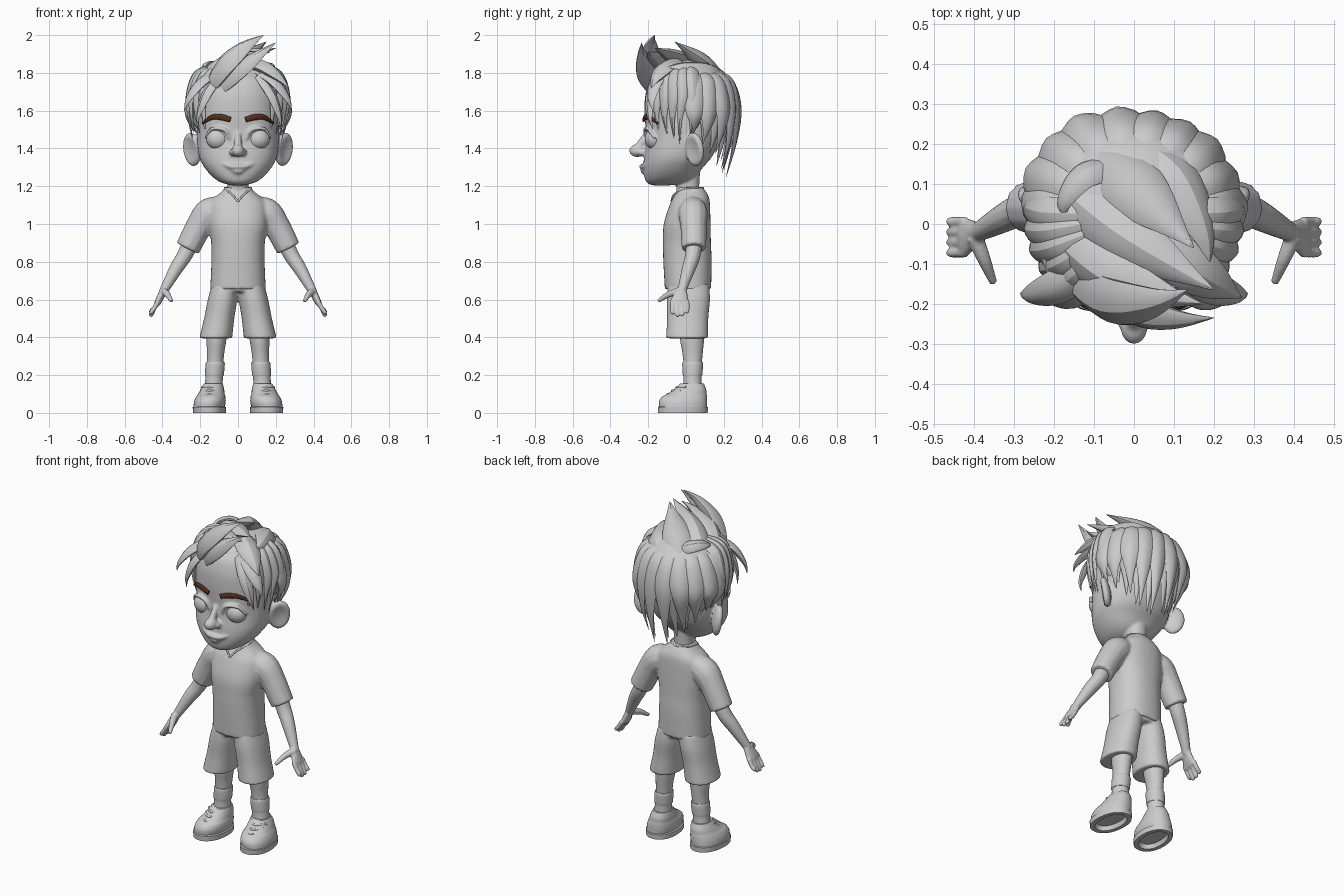
import bpy, bmesh, math, random
from mathutils import Vector, Matrix

if "Cube" in bpy.data.objects:
    bpy.data.objects.remove(bpy.data.objects["Cube"])

random.seed(4)


def material(name, rgb):
    m = bpy.data.materials.new(name)
    m.diffuse_color = (*rgb, 1)
    m.use_nodes = True
    m.node_tree.nodes["Principled BSDF"].inputs["Base Color"].default_value = m.diffuse_color
    return m


GREY = material("plain grey", (0.6, 0.6, 0.6))
BROWN = material("dark brown", (0.09, 0.03, 0.012))


def finish(name, bm, mat=GREY, mirror=False, matrix=None, angle=45):
    if matrix:
        bm.transform(matrix)
    bmesh.ops.recalc_face_normals(bm, faces=bm.faces)
    me = bpy.data.meshes.new(name)
    bm.to_mesh(me)
    bm.free()
    me.materials.append(mat)
    me.shade_smooth()
    me.set_sharp_from_angle(angle=math.radians(angle))
    ob = bpy.data.objects.new(name, me)
    bpy.context.collection.objects.link(ob)
    if mirror:
        mod = ob.modifiers.new("mirror", 'MIRROR')
        mod.use_mirror_merge = False
    return ob


def fuse(name, parts, voxel, smooth):
    """Melt overlapping parts into one soft surface."""
    bpy.context.view_layer.update()
    deps = bpy.context.evaluated_depsgraph_get()
    bm = bmesh.new()
    for ob in parts:
        ev = ob.evaluated_get(deps)
        bm.from_mesh(ev.to_mesh())
        ev.to_mesh_clear()
    for ob in parts:
        bpy.data.objects.remove(ob)
    ob = finish(name, bm)
    mod = ob.modifiers.new("melt", 'REMESH')
    mod.mode, mod.voxel_size, mod.use_smooth_shade = 'VOXEL', voxel, True
    mod = ob.modifiers.new("smooth", 'SMOOTH')
    mod.factor, mod.iterations = .5, smooth


def spline(pts, k):
    """Catmull-Rom interpolation of tuples, k steps per span."""
    if k == 1:
        return pts
    out = []
    for i in range(len(pts) - 1):
        quad = pts[max(i - 1, 0)], pts[i], pts[i + 1], pts[min(i + 2, len(pts) - 1)]
        for t in (j / k for j in range(k)):
            out.append(tuple(b + ((c - a) * t + (2 * a - 5 * b + 4 * c - d) * t * t
                                  + (3 * b - a - 3 * c + d) * t ** 3) / 2 for a, b, c, d in zip(*quad)))
    return out + [pts[-1]]


def skin(bm, rings, n, p):
    """Join superelliptic rings (centre, u, v) into a closed body."""
    e, loops = 2 / p, []
    for c, u, v in rings:
        ang = [2 * math.pi * i / n for i in range(n)]
        loops.append([bm.verts.new(c + u * math.copysign(abs(math.cos(a)) ** e, math.cos(a))
                                   + v * math.copysign(abs(math.sin(a)) ** e, math.sin(a))) for a in ang])
    for a, b in zip(loops, loops[1:]):
        for i in range(n):
            bm.faces.new((a[i], a[(i + 1) % n], b[(i + 1) % n], b[i]))
    bm.faces.new(loops[0][::-1])
    bm.faces.new(loops[-1])


def stack(name, rows, cx=(0, 0), n=36, p=2.2, k=4, **kw):
    """Level sections (z, half width, y front, y back); cx = centre x of first and last."""
    bm = bmesh.new()
    rows = spline(rows, k)
    rings = []
    for z, w, f, b in rows:
        s = (z - rows[0][0]) / (rows[-1][0] - rows[0][0])
        rings.append((Vector((cx[0] + (cx[1] - cx[0]) * s, (f + b) / 2, z)),
                      Vector((w, 0, 0)), Vector((0, (b - f) / 2, 0))))
    skin(bm, rings, n, p)
    return finish(name, bm, **kw)


def tube(bm, pts, ref=(1, 0, 0), n=12, p=2.0, k=4, centre=None):
    """Sweep through (x, y, z, side radius[, normal radius])."""
    pts = spline(pts, k)
    pos = [Vector(q[:3]) for q in pts]
    rings = []
    for i, q in enumerate(pts):
        t = (pos[min(i + 1, len(pos) - 1)] - pos[max(i - 1, 0)]).normalized()
        side = t.cross(pos[i] - centre if centre else Vector(ref)).normalized()
        rings.append((pos[i], side * q[3], side.cross(t) * q[-1]))
    skin(bm, rings, n, p)


def tubes(name, paths, ref=(1, 0, 0), **kw):
    bm = bmesh.new()
    for pts in paths:
        tube(bm, pts, ref)
    return finish(name, bm, **kw)


def ball(name, loc, size, **kw):
    bm = bmesh.new()
    bmesh.ops.create_uvsphere(bm, u_segments=28, v_segments=18, radius=1)
    bm.transform(Matrix.Translation(loc) @ Matrix.Diagonal((*size, 1)))
    return finish(name, bm, **kw)


# Ears: dished discs flaring backwards
bm = bmesh.new()
bmesh.ops.create_uvsphere(bm, u_segments=28, v_segments=18, radius=1)
for v in bm.verts:
    if v.co.x > 0:
        v.co.x -= 1.1 * max(0, .65 - v.co.y ** 2 - v.co.z ** 2)
ear = finish("ear", bm, mirror=True, matrix=Matrix.Translation((.243, .045, 1.395)) @ Matrix.Rotation(-.75, 4, 'Z')
             @ Matrix.Rotation(.15, 4, 'Y') @ Matrix.Diagonal((.03, .062, .09, 1)))

# Head, face and neck
fuse("head", [
    ear,
    stack("skull", [(1.205, .035, -.18, -.08), (1.22, .09, -.208, 0), (1.25, .135, -.22, .05),
                    (1.30, .178, -.225, .09), (1.36, .207, -.222, .14), (1.46, .217, -.212, .18),
                    (1.60, .218, -.22, .2), (1.70, .21, -.212, .19), (1.78, .17, -.175, .16),
                    (1.85, .06, -.06, .05)], n=48, p=2.3),
    stack("neck", [(1.10, .06, -.05, .08), (1.18, .055, -.05, .07), (1.28, .06, -.055, .075)]),
    ball("nose", (0, -.257, 1.388), (.034, .044, .034)),
    ball("nostril", (.027, -.235, 1.38), (.019, .026, .019), mirror=True),
    tubes("bridge", [[(0, -.208, 1.48, .014), (0, -.255, 1.4, .023)]]),
    tubes("eyelid", [[(.044, -.21, 1.45, .008), (.07, -.218, 1.498, .01), (.14, -.2, 1.503, .01),
                      (.172, -.168, 1.455, .008)]], (0, -1, 0), mirror=True),
    tubes("lips", [[(0, -.234, 1.304, .014, .018), (.04, -.229, 1.305, .012, .014), (.085, -.208, 1.322, .007)],
                   [(0, -.228, 1.277, .015), (.065, -.214, 1.302, .006)]], (0, -1, 0), mirror=True)], .007, 4)
ball("eye", (.107, -.168, 1.45), (.061, .05, .056), mirror=True)
tubes("eyebrow", [[(.04, -.224, 1.552, .014, .007), (.09, -.215, 1.566, .016, .008),
                   (.14, -.192, 1.564, .013, .008), (.187, -.148, 1.533, .006, .006)]], (0, -1, 0),
      mat=BROWN, mirror=True)

# Hair
HEAD, CROWN = Vector((0, 0, 1.58)), Vector((0, .03, 1.72))
ball("hair_cap", (0, .025, 1.68), (.243, .235, .19))


def strand(bm, pts, w, t):
    """Pointed lock of hair lying on the head."""
    fine = spline(pts, 5)
    rows = []
    for i, q in enumerate(fine):
        u = i / (len(fine) - 1)
        f = (.55 + .45 * math.sin(math.pi * min(1, .1 + u))) * (1 - u ** 2) + .01
        rows.append((*q, w * f, t * f))
    tube(bm, rows, p=1.4, k=1, centre=HEAD)


def arc(a, b, bulge):
    """Curve from a to b, pushed away from the crown."""
    a, b = Vector(a), Vector(b)
    mids = [a.lerp(b, s) for s in (.33, .67)]
    return [tuple(v) for v in (a, *(m + (m - CROWN).normalized() * bulge for m in mids), b)]


def polar(az, r, z):
    a = math.radians(az)
    return (r * math.cos(a), .02 + .95 * r * math.sin(a), z)


# Hanging locks round the back, in two layers
bm = bmesh.new()
for count, s in ((10, 1), (11, .9)):
    for i in range(count):
        az, j = 8 + 164 * i / (count - 1), random.uniform(-1, 1)
        end = 1.265 + .22 * math.cos(math.radians(az)) ** 2 + .03 * j
        strand(bm, [polar(az, .13, 1.79), polar(az, .215 * s, 1.75), polar(az + 3 * j, (.268 + .012 * j) * s, 1.61),
                    polar(az + 5 * j, .253 * s, (end + 1.6) / 2), polar(az + 9 * j, .17 * s + .04, end)], .072, .034)
finish("hair_back", bm, angle=30)

# Hanging locks at the temples, and one flick each side
bm = bmesh.new()
for sx in (-1, 1):
    for i in range(5):
        az, j = 12 * i - 46, random.uniform(-1, 1)
        path = [polar(az, .13, 1.83), polar(az, .215, 1.79), polar(az + 2, .258, 1.68),
                polar(az + 3 * j, .26, 1.57), polar(az + 6 * j, .235, 1.45 + .04 * j)]
        strand(bm, [(sx * x, y, z) for x, y, z in path], .046, .026)
    strand(bm, arc((sx * .1, -.1, 1.81), (sx * .285, -.175, 1.6), .05), .05, .025)
finish("hair_sides", bm, angle=30)

# Swept-up locks: root, tip, bulge, width
bm = bmesh.new()
for root, tip, bulge, w in (
        ((-.13, -.15, 1.75), (.135, -.165, 2.0), .045, .085),
        ((-.08, -.17, 1.73), (.2, -.235, 1.96), .03, .065),
        ((-.08, .16, 1.77), (.15, -.06, 1.965), .015, .09),
        ((-.14, .06, 1.80), (.2, -.165, 1.93), .025, .085),
        ((-.16, -.05, 1.79), (.17, -.2, 1.91), .035, .08),
        ((.02, .18, 1.76), (.19, -.1, 1.83), .045, .08),
        ((.06, -.05, 1.85), (.27, -.185, 1.72), .03, .07),
        ((-.13, .14, 1.75), (-.2, -.16, 1.74), .04, .07),
        ((-.05, .14, 1.80), (-.17, 0, 1.81), .055, .045),
        ((.11, -.14, 1.78), (.23, -.175, 1.5), .045, .04),
        ((-.1, -.14, 1.78), (-.22, -.175, 1.52), .04, .04)):
    strand(bm, arc(root, tip, bulge), w, w * .6)
finish("hair_top", bm, angle=30)

# Shirt with sleeves
fuse("shirt", [
    stack("torso", [(.655, .147, -.112, .133), (.8, .141, -.12, .136), (.9, .142, -.122, .132),
                    (1.0, .157, -.118, .13), (1.10, .153, -.087, .127), (1.14, .125, -.067, .122),
                    (1.17, .088, -.052, .107), (1.195, .068, -.045, .088)], p=2.3),
    tubes("sleeve", [[(.08, .035, 1.085, .06), (.15, .037, 1.062, .078), (.205, .04, .99, .071),
                      (.267, .042, .87, .066)]], mirror=True)], .008, 6)
tubes("collar", [[(0, -.078, 1.12, .005), (.035, -.06, 1.16, .005), (.068, 0, 1.187, .005),
                  (.06, .06, 1.192, .005), (0, .09, 1.19, .005)]], (0, 0, 1), mirror=True)

# Arms and hands
fuse("arms", [
    tubes("arm", [[(.245, .043, .91, .045), (.285, .035, .83, .041), (.33, .013, .76, .036),
                   (.397, -.024, .64, .023)]], mirror=True),
    tubes("palm", [[(.388, -.02, .66, .024, .021), (.422, -.033, .59, .05, .018), (.432, -.033, .57, .046, .013)]],
          mirror=True),
    tubes("finger", [[(.422, .006 - .026 * i, .592, .0125), (.443, .006 - .026 * i, .555, .0125),
                      (.458, .006 - .026 * i, tip + .01, .012), (.466, .006 - .026 * i, tip - .002, .007)]
                     for i, tip in enumerate((.53, .515, .512, .525))], mirror=True),
    tubes("thumb", [[(.4, -.03, .645, .022), (.375, -.09, .628, .017), (.352, -.147, .592, .01)]], (0, 0, 1),
          mirror=True)], .005, 3)

# Shorts
fuse("shorts", [
    stack("waist", [(.64, .1, -.09, .115), (.66, .135, -.1, .125), (.70, .138, -.1, .125)]),
    stack("trouser_leg", [(.395, .087, -.106, .118), (.5, .08, -.1, .118), (.6, .078, -.102, .127),
                          (.68, .07, -.095, .122)], cx=(.118, .068), mirror=True)], .008, 4)

# Legs and socks
stack("leg", [(.12, .045, -.01, .08), (.22, .044, -.01, .08), (.31, .045, -.018, .088), (.38, .052, -.03, .095),
              (.46, .055, -.035, .1)], cx=(.13, .11), p=2, mirror=True)
stack("sock", [(.12, .049, -.015, .085), (.19, .046, -.013, .082), (.20, .05, -.017, .086), (.255, .051, -.02, .09),
               (.27, .048, -.017, .087)], cx=(.131, .12), p=2, mirror=True)

# Shoes, toes turned slightly outwards, with a hollowed sole
TURN = Matrix.Translation((.15, 0, 0)) @ Matrix.Rotation(.08, 4, 'Z') @ Matrix.Translation((-.15, 0, 0))
stack("shoe_sole", [(.025, .055, -.11, .08), (0, .062, -.12, .09), (0, .086, -.148, .115), (.03, .088, -.15, .117),
                    (.034, .08, -.142, .11)], cx=(.15, .15), k=1, mirror=True, matrix=TURN)
stack("shoe_upper", [(.03, .082, -.143, .112), (.06, .083, -.143, .113), (.085, .077, -.128, .112),
                     (.10, .07, -.1, .11), (.125, .062, -.062, .108), (.155, .05, -.03, .096)],
      cx=(.152, .133), mirror=True, matrix=TURN)
tubes("shoelace", [[(.143 + s * .048, y + .045 * abs(s), z, .006) for s in (-1, 0, 1)]
                   for y, z in ((-.097, .1), (-.074, .118), (-.05, .136))], (0, 0, 1), mirror=True, matrix=TURN)
